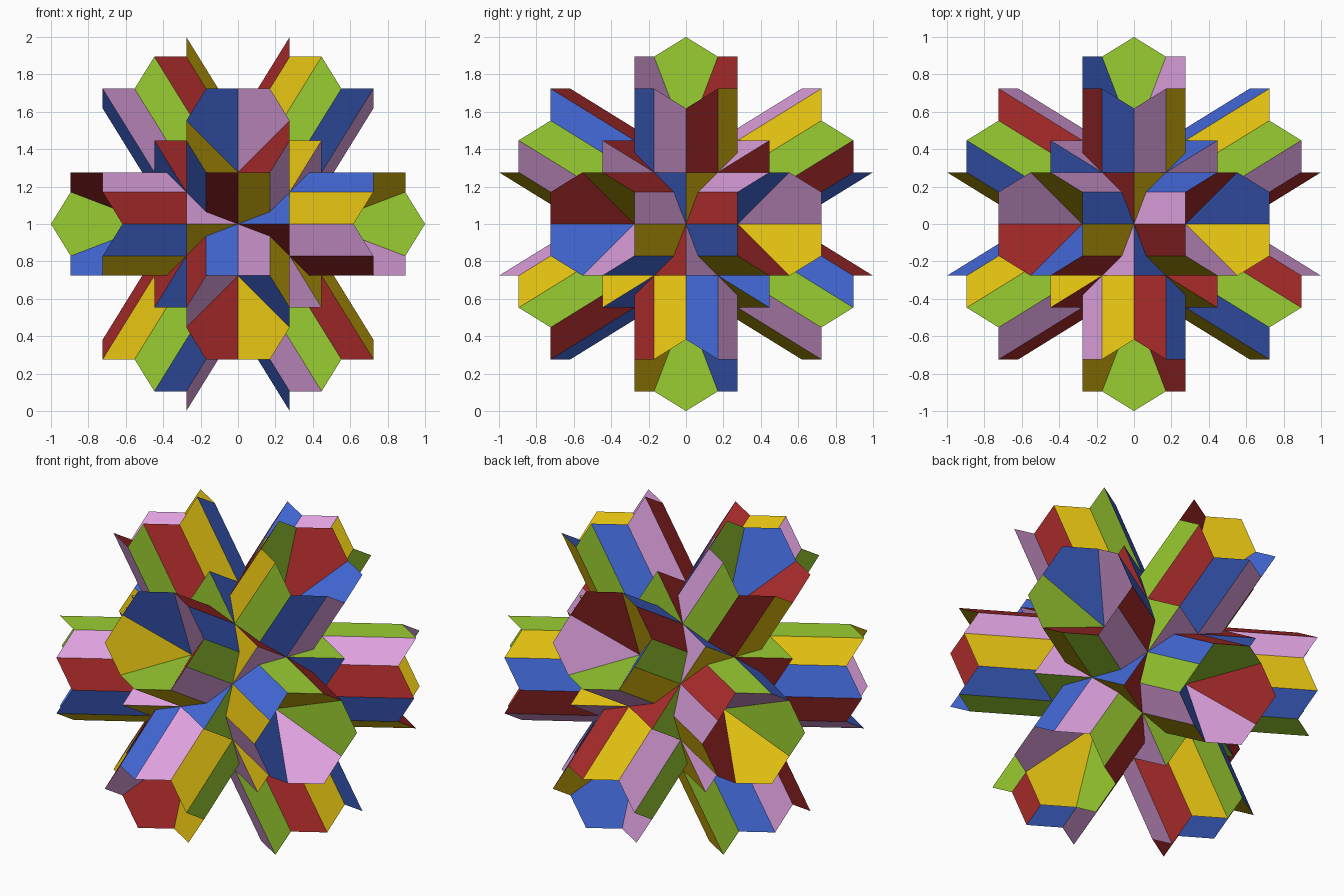
import bpy
import bmesh
import math
from mathutils import Matrix, Vector

if "Cube" in bpy.data.objects:
    bpy.data.objects.remove(bpy.data.objects["Cube"])

PHI = (1 + math.sqrt(5)) / 2
G = 1 / PHI
SCALE = 1 / (PHI ** 2 + 1)      # outermost tips land at distance 1 on the axes


def srgb(r, g, b):
    return tuple((c / 255 / 12.92) if c < 11 else ((c / 255 + 0.055) / 1.055) ** 2.4
                 for c in (r, g, b)) + (1.0,)


# One flat colour for each set of three mutually perpendicular plane directions
COLOURS = [("leaf_green", (154, 205, 50), (0, 1, 0)),
           ("brick_red", (168, 42, 42), (G, 1, PHI)),
           ("gold_yellow", (222, 188, 16), (G, -1, -PHI)),
           ("royal_blue", (67, 105, 216), (-G, -1, PHI)),
           ("plum_purple", (221, 160, 221), (G, -1, PHI))]
materials = []
for name, rgb, _ in COLOURS:
    mat = bpy.data.materials.new(name)
    mat.diffuse_color = srgb(*rgb)
    mat.use_nodes = True
    mat.node_tree.nodes["Principled BSDF"].inputs["Base Color"].default_value = mat.diffuse_color
    materials.append(mat)
axes = [Vector(a).normalized() for _, _, a in COLOURS]


def colour_of(normal):
    """Index of the colour whose axis is parallel or square to the normal."""
    def misfit(axis):
        d = abs(normal.dot(axis))
        return min(d, abs(1 - d))
    return min(range(5), key=lambda i: misfit(axes[i]))


# The 60 icosahedral rotations: 5 turns about a prong, then 12 tetrahedral turns
turns = [Matrix.Rotation(k * math.tau / 5, 3, Vector((0, -PHI, 1))) for k in range(5)]
cycle = Matrix(((0, 1, 0), (0, 0, 1), (1, 0, 0)))
cycles = [Matrix.Identity(3), cycle, cycle @ cycle]
flips = [Matrix.Diagonal(s) for s in ((1, 1, 1), (1, -1, -1), (-1, 1, -1), (-1, -1, 1))]
ROTATIONS = [f @ c @ t for f in flips for c in cycles for t in turns]
MIRROR_X = Matrix.Diagonal((-1, 1, 1))


def build(name, seed, mirrored=False):
    """Repeat one flat face over the whole symmetry group."""
    ops = ROTATIONS + ([r @ MIRROR_X for r in ROTATIONS] if mirrored else [])
    bm = bmesh.new()
    for op in ops:
        pts = [op @ Vector(p) * SCALE for p in seed]
        face = bm.faces.new([bm.verts.new(p) for p in pts])
        face.normal_update()
        if face.normal.dot(pts[0]) < 0:
            face.normal_flip()
        face.material_index = colour_of(face.normal)
    bmesh.ops.remove_doubles(bm, verts=bm.verts, dist=1e-4)
    bmesh.ops.translate(bm, verts=bm.verts, vec=(0, 0, 1))
    mesh = bpy.data.meshes.new(name)
    bm.to_mesh(mesh)
    bm.free()
    for mat in materials:
        mesh.materials.append(mat)
    obj = bpy.data.objects.new(name, mesh)
    bpy.context.collection.objects.link(obj)
    return obj


# Corners shared by the parts
tip = (0, -PHI ** 2 - 1, 1)             # high point of a prong rim
rim = (G, -2 * PHI, 1)                  # low point of a prong rim
pit = (0, -PHI, 1)                      # bottom of the hollow in a prong
valley = (0, -2, 0)                     # where two prongs meet
notch = (G, -2, G ** 3)                 # where a prong meets a spike
spike_tip = (1, -PHI ** 2, 0)
valley_b = (1, -PHI, G)

# Ten-sided prong walls, five-sided hollow ends, three-sided spikes between prongs
build("prong_sides", [valley, notch, rim, tip], mirrored=True)
build("prong_hollows", [pit, rim, tip, (-rim[0], rim[1], rim[2])])
build("valley_spikes", [spike_tip, valley, notch, valley_b])
